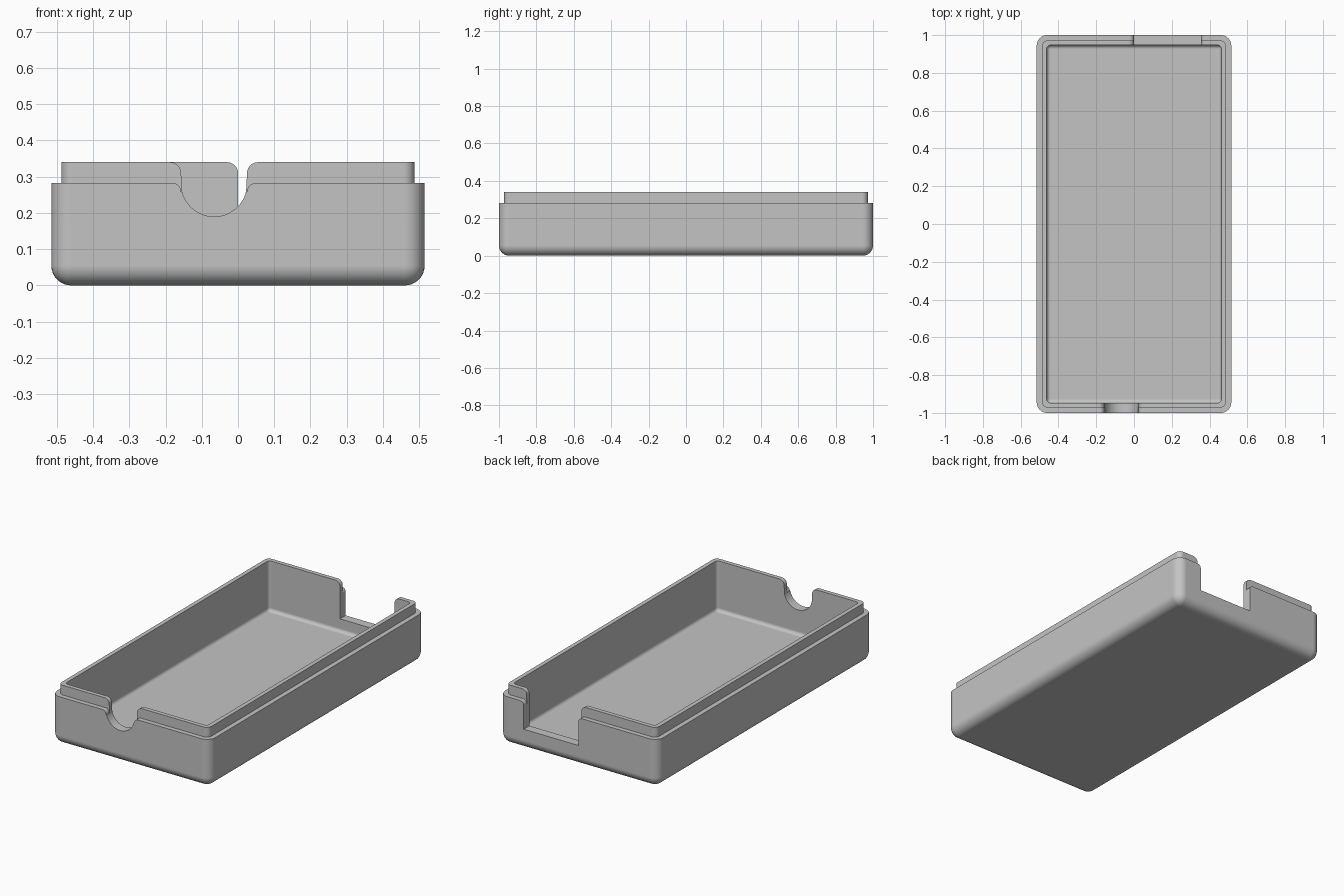
import bpy, bmesh
from math import sin, cos, pi, radians

old = bpy.data.objects.get("Cube")
if old:
    bpy.data.objects.remove(old, do_unlink=True)

# Overall sizes
HALF_X, HALF_Y = 0.515, 1.0
SHELF_Z, RIM_Z, FLOOR_Z = 0.283, 0.34, 0.045
LIP_INSET, WALL = 0.028, 0.053
OUTER_R, LIP_R, INNER_R = 0.055, 0.03, 0.02
STEPS = 8

grey = bpy.data.materials.new("plastic_grey")
grey.use_nodes = True
colour = (0.55, 0.55, 0.55, 1)
grey.diffuse_color = colour
grey.node_tree.nodes["Principled BSDF"].inputs["Base Color"].default_value = colour


def arc(cx, cz, r, a0, a1, steps=STEPS):
    """Points on an arc, angles in degrees."""
    angles = [radians(a0 + (a1 - a0) * i / steps) for i in range(steps + 1)]
    return [(cx + r * cos(a), cz + r * sin(a)) for a in angles]


def rounded_rect(inset, r):
    hx, hy = HALF_X - inset - r, HALF_Y - inset - r
    pts = []
    for i, (sx, sy) in enumerate([(1, 1), (-1, 1), (-1, -1), (1, -1)]):
        pts += arc(sx * hx, sy * hy, r, 90 * i, 90 * i + 90)
    return pts


def loft(name, rings):
    """Skin a stack of equal 3D rings and cap both ends."""
    bm = bmesh.new()
    loops = [[bm.verts.new(p) for p in ring] for ring in rings]
    n = len(loops[0])
    for a, b in zip(loops, loops[1:]):
        for i in range(n):
            j = (i + 1) % n
            bm.faces.new((a[i], a[j], b[j], b[i]))
    bm.faces.new(loops[0][::-1])
    bm.faces.new(loops[-1])
    bmesh.ops.remove_doubles(bm, verts=bm.verts, dist=1e-5)
    bmesh.ops.recalc_face_normals(bm, faces=bm.faces)
    mesh = bpy.data.meshes.new(name)
    bm.to_mesh(mesh)
    bm.free()
    obj = bpy.data.objects.new(name, mesh)
    bpy.context.collection.objects.link(obj)
    return obj


# Tray wall section: rounded underside, shelf, lip, inner wall, filleted floor
quarter = [i / STEPS * pi / 2 for i in range(STEPS + 1)]
section = []
for a in quarter:
    t = OUTER_R * (1 - sin(a))
    section.append((t, OUTER_R * (1 - cos(a)), OUTER_R - t))
section += [(0, SHELF_Z, OUTER_R), (LIP_INSET, SHELF_Z, LIP_R),
            (LIP_INSET, RIM_Z, LIP_R), (WALL, RIM_Z, INNER_R)]
for a in quarter:
    t = INNER_R * (1 - cos(a))
    section.append((WALL + t, FLOOR_Z + INNER_R * (1 - sin(a)), INNER_R - t))
tray = loft("tray", [[(x, y, z) for x, y in rounded_rect(t, r)]
                     for t, z, r in section])
tray.data.materials.append(grey)


def notch(name, x0, x1, bottom, top, flare, y0, y1):
    """Cutter whose sides flare outward in a fillet just under the top edge."""
    right = arc(x1 + flare, top - flare, flare, 180, 90)
    left = arc(x0 - flare, top - flare, flare, 90, 0)
    over = top + (0.1 if top == RIM_Z else 0.001)
    pts = bottom + right + [(x1 + flare, over), (x0 - flare, over)] + left
    cutter = loft(name, [[(x, y, z) for x, z in pts] for y in (y0, y1)])
    cutter.hide_render = True
    mod = tray.modifiers.new(name, "BOOLEAN")
    mod.operation, mod.solver, mod.object = "DIFFERENCE", "EXACT", cutter
    bpy.context.view_layer.objects.active = tray
    bpy.ops.object.modifier_apply(modifier=name)
    bpy.data.objects.remove(cutter, do_unlink=True)


# Round cable notch at the front, square port notch at the back
lip_y = HALF_Y - LIP_INSET - 0.0005
cable = (-0.157, 0.025)
port = (0.0, 0.355)
round_bottom = arc(sum(cable) / 2, 0.281, (cable[1] - cable[0]) / 2, 194, 346, 24)
square_bottom = [(port[0], 0.12), (port[1], 0.12)]
for name, span, bottom, side in (("cable_notch", cable, round_bottom, -1),
                                 ("port_notch", port, square_bottom, 1)):
    notch(name, *span, bottom, RIM_Z, 0.03, side * 0.9, side * 1.1)
    notch(name + "_shelf", *span, bottom, SHELF_Z, 0.025, side * lip_y, side * 1.1)

# Smooth fillets with crisp edges
bpy.ops.object.select_all(action="DESELECT")
tray.select_set(True)
bpy.context.view_layer.objects.active = tray
bpy.ops.object.shade_smooth_by_angle(angle=radians(30))
normals = tray.modifiers.new("even_normals", "WEIGHTED_NORMAL")
normals.keep_sharp = True
